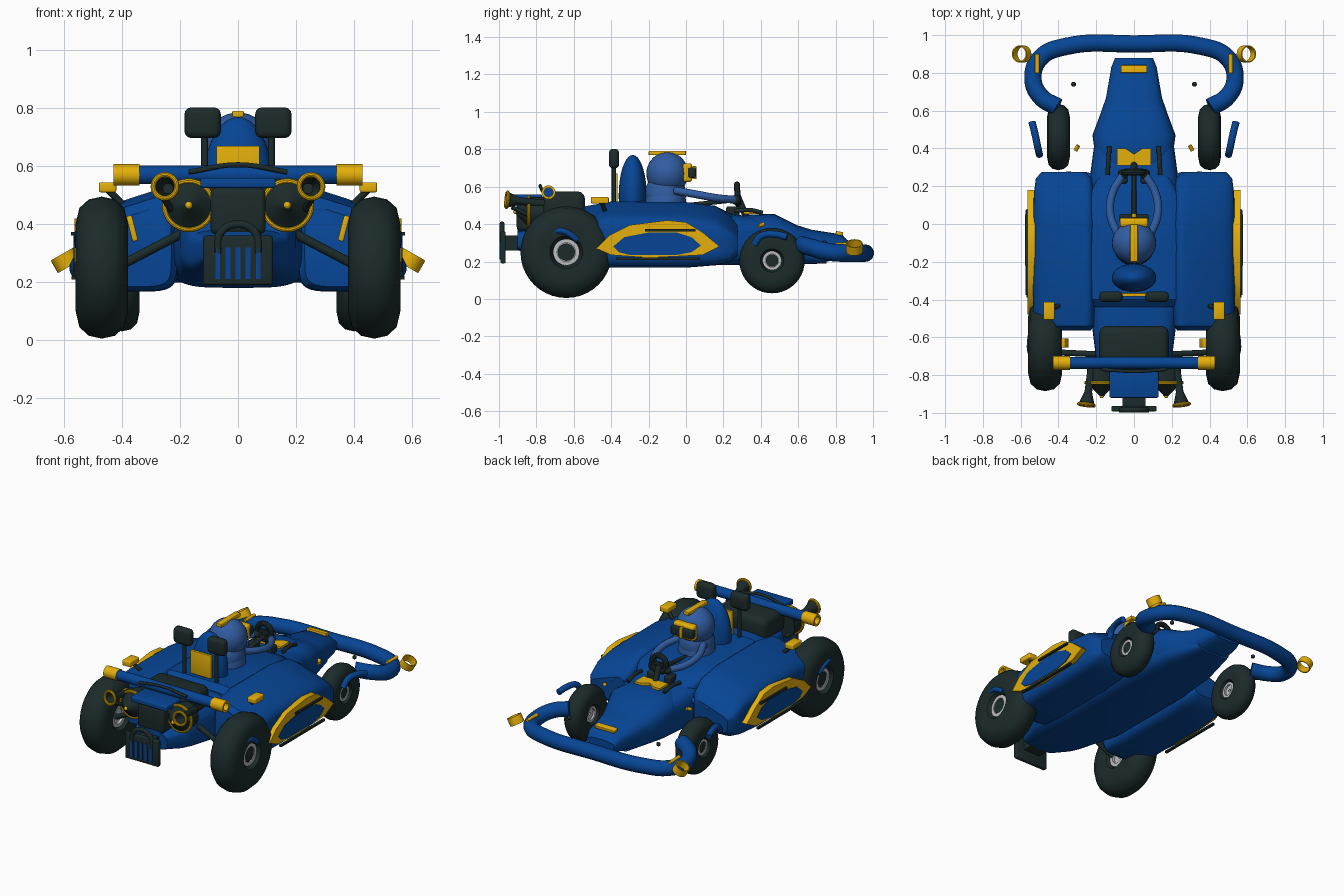
import bpy, bmesh, math
from mathutils import Vector, Matrix

if "Cube" in bpy.data.objects:
    bpy.data.objects.remove(bpy.data.objects["Cube"])
parts = []


def material(name, rgb):
    m = bpy.data.materials.new(name)
    m.use_nodes = True
    m.diffuse_color = (*rgb, 1)
    m.node_tree.nodes["Principled BSDF"].inputs["Base Color"].default_value = (*rgb, 1)
    return m


BLUE = material("body blue", (0.002, 0.06, 0.3))
YELLOW = material("trim yellow", (0.78, 0.43, 0.003))
DARK = material("dark rubber", (0.012, 0.024, 0.024))
SUIT = material("suit blue", (0.03, 0.11, 0.36))
SILVER = material("hub silver", (0.5, 0.51, 0.53))


def finish(name, bm, mat):
    bmesh.ops.recalc_face_normals(bm, faces=bm.faces)
    mesh = bpy.data.meshes.new(name)
    bm.to_mesh(mesh)
    bm.free()
    mesh.materials.append(mat)
    ob = bpy.data.objects.new(name, mesh)
    bpy.context.collection.objects.link(ob)
    parts.append(ob)
    return ob


def box(name, centre, size, mat, bevel=0.0, rot=(0, 0, 0)):
    bm = bmesh.new()
    bmesh.ops.create_cube(bm, size=1, matrix=Matrix.Diagonal((*size, 1)))
    if bevel:
        bmesh.ops.bevel(bm, geom=bm.edges[:], offset=bevel, segments=3, profile=0.5, affect='EDGES')
    ob = finish(name, bm, mat)
    ob.location, ob.rotation_euler = centre, rot
    return ob


def ball(name, centre, size, mat):
    bm = bmesh.new()
    bmesh.ops.create_uvsphere(bm, u_segments=32, v_segments=18, radius=1,
                              matrix=Matrix.Translation(centre) @ Matrix.Diagonal((*size, 1)))
    return finish(name, bm, mat)


def lathe(name, start, axis, profile, mat, closed=False, n=32):
    """Revolve (radius, distance) points about an axis."""
    bm = bmesh.new()
    turn = Vector(axis).to_track_quat('Z', 'Y')
    rings = [[bm.verts.new(Vector(start) + turn @ Vector((r * math.cos(a), r * math.sin(a), d)))
              for a in (2 * math.pi * i / n for i in range(n))] for r, d in profile]
    pairs = list(zip(rings, rings[1:])) + ([(rings[-1], rings[0])] if closed else [])
    for a, b in pairs:
        for i in range(n):
            bm.faces.new((a[i], a[(i + 1) % n], b[(i + 1) % n], b[i]))
    if not closed:
        bm.faces.new(rings[0])
        bm.faces.new(rings[-1])
    return finish(name, bm, mat)


def rod(name, a, b, r, mat):
    d = Vector(b) - Vector(a)
    return lathe(name, a, d, [(r, 0), (r, d.length)], mat, n=20)


def ring(name, centre, axis, inner, outer, depth, mat):
    h = depth / 2
    return lathe(name, centre, axis, [(inner, -h), (outer, -h), (outer, h), (inner, h)], mat, True)


def torus(name, centre, axis, R, r, mat):
    angles = [math.tau * i / 10 for i in range(10)]
    return lathe(name, centre, axis, [(R + r * math.cos(a), r * math.sin(a)) for a in angles], mat, True)


def tube(name, pts, r, mat):
    c = bpy.data.curves.new(name, 'CURVE')
    c.dimensions, c.bevel_depth, c.use_fill_caps = '3D', r, True
    c.bevel_resolution, c.resolution_u = 5, 8
    sp = c.splines.new('BEZIER')
    sp.bezier_points.add(len(pts) - 1)
    for bp, p in zip(sp.bezier_points, pts):
        bp.co, bp.handle_left_type, bp.handle_right_type = p, 'AUTO', 'AUTO'
    tmp = bpy.data.objects.new(name + " path", c)
    bpy.context.collection.objects.link(tmp)
    dg = bpy.context.evaluated_depsgraph_get()
    bm = bmesh.new()
    bm.from_mesh(bpy.data.meshes.new_from_object(tmp.evaluated_get(dg)))
    bpy.data.objects.remove(tmp)
    return finish(name, bm, mat)


def loft(name, sections, mat, cx=0.0, power=4.0, tilt=0.0, n=40):
    """Skin rounded boxes given as (y, half width, bottom, top)."""
    bm, rings = bmesh.new(), []
    for y, w, z0, z1 in sections:
        row = []
        for i in range(n):
            a = math.tau * i / n
            u, v = (math.copysign(abs(f) ** (2 / power), f) for f in (math.cos(a), math.sin(a)))
            drop = tilt * w * u * max(v, 0) * (1 if cx >= 0 else -1)
            row.append(bm.verts.new((cx + w * u, y, (z0 + z1) / 2 + (z1 - z0) / 2 * v - drop)))
        rings.append(row)
    for a, b in zip(rings, rings[1:]):
        for i in range(n):
            bm.faces.new((a[i], a[(i + 1) % n], b[(i + 1) % n], b[i]))
    bm.faces.new(rings[0])
    bm.faces.new(rings[-1])
    return finish(name, bm, mat)


def plate(name, outline, depth, mat):
    """Extrude a flat polygon of 3D points along a vector."""
    bm = bmesh.new()
    f = bm.faces.new([bm.verts.new(p) for p in outline])
    ext = bmesh.ops.extrude_face_region(bm, geom=[f])["geom"]
    bmesh.ops.translate(bm, vec=depth, verts=[v for v in ext if isinstance(v, bmesh.types.BMVert)])
    return finish(name, bm, mat)


# Hull: floor, raised deck, nose, tail
loft("floor_hull", [(-0.9, .12, .26, .36), (-0.78, .17, .23, .38), (-0.72, .2, .22, .47), (-0.4, .24, .18, .48),
                    (.2, .24, .18, .46), (.5, .2, .18, .42), (.75, .12, .19, .3)], BLUE)
loft("deck", [(-0.44, .24, .3, .48), (-0.4, .26, .3, .515), (-0.1, .28, .3, .51), (.15, .24, .3, .5),
              (.25, .19, .3, .45), (.3, .17, .3, .38)], BLUE, power=6)
loft("nose", [(.2, .19, .22, .42), (.33, .2, .2, .45), (.47, .22, .19, .455), (.59, .175, .185, .395),
              (.67, .148, .19, .37), (.83, .12, .21, .345), (.88, .1, .23, .3)], BLUE, power=3)
box("tail_shelf", (0, -.845, .542), (.26, .15, .035), BLUE, .008)
box("tail_core", (0, -.84, .38), (.16, .12, .25), BLUE, .02)
box("nose_badge", (0, .82, .35), (.14, .04, .02), YELLOW, .004, (-.15, 0, 0))
plate("dash_panel", [(-.09, .31, .455), (.09, .31, .455), (.09, .4, .455), (.045, .4, .455), (0, .37, .455),
                     (-.045, .4, .455), (-.09, .4, .455)], (0, 0, .014), YELLOW)

# Engine, grille and rear hoop
box("engine_cover", (0, -.655, .5), (.37, .23, .15), DARK, .04)
box("engine_block", (0, -.82, .445), (.19, .17, .16), DARK, .02)
box("grille", (0, -.978, .275), (.24, .028, .17), DARK, .008)
box("grille_mount", (0, -.93, .3), (.12, .08, .08), DARK)
for i in range(5):
    box("grille_slot", (-.07 + .035 * i, -.993, .265), (.017, .008, .11), BLUE)
tube("grille_hoop", [(-.07, -.984, .3), (-.06, -.984, .37), (0, -.984, .4), (.06, -.984, .37), (.07, -.984, .3)],
     .014, DARK)
rod("rear_crossbar", (-.35, -.735, .57), (.35, -.735, .57), .032, BLUE)
tube("crossbar_trim", [(-.17, -.77, .58), (0, -.78, .605), (.17, -.77, .58)], .009, DARK)

# Seat, driver and steering
ball("seat", (0, -.285, .55), (.118, .075, .22), BLUE)
box("seat_plate", (0, -.375, .595), (.15, .018, .15), YELLOW, .003)
ball("driver_torso", (0, -.11, .56), (.105, .11, .12), SUIT)
lathe("driver_body", (0, -.11, .47), (0, 0, 1), [(.11, 0), (.11, .06), (.095, .12), (.07, .16)], SUIT)
ball("helmet", (0, -.1, .67), (.117, .112, .115), SUIT)
box("helmet_crest", (0, -.1, .78), (.04, .2, .022), YELLOW, .004)
box("goggle_frame", (0, .008, .675), (.15, .05, .1), YELLOW, .015)
box("goggle_lens", (0, .03, .675), (.156, .045, .056), DARK, .01)
box("goggle_bridge", (0, .045, .675), (.022, .022, .07), YELLOW, .004)
torus("steering_wheel", (0, .275, .56), (0, 1, .05), .051, .017, DARK)
box("steering_spoke", (0, .275, .56), (.1, .015, .02), DARK)
rod("steering_column", (0, .275, .55), (0, .33, .42), .018, DARK)
rod("steering_shaft", (0, 0, .5), (0, .275, .53), .012, DARK)

# Front bumper, one continuous tube
half = [(.405, .62, .29), (.49, .67, .275), (.535, .77, .25), (.495, .88, .245), (.36, .94, .245)]
tube("front_bumper", half + [(0, .953, .245)] + [(-x, y, z) for x, y, z in half[::-1]], .047, BLUE)


def wheel(name, x, s, y, z, radius, width):
    h = width / 2
    side = [(.29, .55), (.36, .9), (.62, 1), (.84, .86), (.96, .5)]
    prof = [(r * radius, -w * h) for r, w in side] + [(radius, 0)] + [(r * radius, w * h) for r, w in side[::-1]]
    lathe(name + "_tire", (s * x, y, z), (s, 0, 0), prof, DARK, True, 40)
    ring(name + "_rim", (s * x, y, z), (s, 0, 0), .2 * radius, .29 * radius, width * .7, SILVER)
    rod(name + "_hub", (s * x, y, z), (s * (x + h * .65), y, z), .19 * radius, DARK)
    ring(name + "_disc", (s * (x - h * .3), y, z), (s, 0, 0), .05 * radius, .29 * radius, width * .2, SILVER)


for s in (-1, 1):
    def m(x, y, z):
        return (s * x, y, z)

    # Side pods and their trim
    loft("side_pod", [(-.565, .14, .185, .43), (-.54, .16, .17, .465), (-.4, .165, .167, .49), (0, .165, .167, .487),
                      (.16, .16, .18, .465), (.24, .15, .2, .41), (.275, .12, .23, .37)], BLUE, s * .37, 5, .33)
    frame = [(-.48, .27), (-.41, .34), (-.3, .395), (-.1, .42), (0, .41), (.09, .355), (.18, .28), (.09, .235),
             (-.2, .22), (-.4, .235)]
    inset = [(-.39, .28), (-.33, .33), (-.2, .355), (-.05, .355), (.03, .33), (.08, .285), (.03, .25),
             (-.05, .235), (-.3, .235), (-.36, .25)]
    plate("pod_frame", [m(.525, y, z) for y, z in frame], m(.039, 0, 0), YELLOW)
    plate("pod_inset", [m(.56, y, z) for y, z in inset], m(.008, 0, 0), BLUE)
    box("pod_rail_upper", m(.569, -.085, .367), (.016, .27, .013), DARK)
    box("pod_rail_lower", m(.567, -.15, .215), (.016, .45, .013), DARK)

    # Wheels and suspension
    wheel("rear_wheel", .47, s, -.64, .25, .245, .18)
    wheel("front_wheel", .4, s, .46, .205, .175, .12)
    rod("rear_link", m(.19, -.69, .37), m(.4, -.68, .26), .016, DARK)
    rod("front_brace", m(.18, .25, .38), m(.36, .26, .36), .018, BLUE)
    tube("front_fender", [m(.54, .54, .33), m(.525, .48, .345), m(.508, .4, .335), m(.5, .365, .29)], .019, BLUE)
    tube("rear_fender", [m(.535, -.71, .36), m(.55, -.67, .365), m(.55, -.62, .345), m(.545, -.58, .315)], .016, BLUE)
    box("brake_caliper", m(.365, -.63, .385), (.02, .05, .09), YELLOW, .006, (0, s * .25, 0))
    rod("brake_line", m(.295, .415, .4), m(.31, .39, .39), .011, YELLOW)
    ball("front_pin", m(.32, .74, .3), (.013, .013, .013), DARK)

    # Bumper rings and bands
    ring("bumper_ring", m(.595, .9, .275), (s * .5, 0, .87), .039, .045, .05, YELLOW)
    rod("bumper_band", m(.512, .8, .292), m(.512, .9, .29), .011, YELLOW)

    # Headrests, marker lights, crossbar ends
    rod("headrest_post", m(.115, -.385, .48), m(.115, -.385, .74), .012, DARK)
    box("headrest", m(.122, -.385, .75), (.125, .055, .105), DARK, .022)
    box("marker_light", m(.45, -.46, .527), (.06, .095, .035), YELLOW, .007)
    rod("marker_stalk", m(.36, -.42, .43), m(.45, -.45, .52), .012, DARK)
    ring("crossbar_end", m(.385, -.735, .57), (1, 0, 0), .024, .037, .09, YELLOW)

    # Turbines and exhausts
    torus("turbine_ring", m(.17, -.84, .465), (0, 1, 0), .083, .01, YELLOW)
    lathe("turbine_cone", m(.17, -.76, .465), (0, -1, 0), [(.08, 0), (.08, .085), (.06, .1), (.012, .15)], DARK)
    ball("turbine_tip", m(.17, -.91, .465), (.012, .012, .012), YELLOW)
    lathe("exhaust_pipe", m(.225, -.76, .51), (s * .13, -.99, .1),
          [(.02, 0), (.02, .13), (.04, .19), (.032, .195), (.018, .13)], DARK)
    torus("exhaust_rim", m(.252, -.957, .53), (s * .13, -.99, .1), .041, .009, YELLOW)
    rod("rear_strut", m(.2, -.74, .4), m(.255, -.93, .49), .012, DARK)
    tube("dash_rail", [m(.14, .26, .47), m(.135, .34, .475), m(.13, .41, .46)], .012, DARK)
    box("dash_block", m(.06, .25, .46), (.05, .07, .07), DARK, .01)

    # Driver arms and gloves
    tube("driver_arm", [m(.085, -.06, .58), m(.125, .05, .56), m(.115, .16, .54), m(.06, .26, .53)], .021, SUIT)
    ball("driver_glove", m(.055, .265, .53), (.026, .026, .026), DARK)

# Smooth shading with sharp creases kept
bpy.ops.object.select_all(action='DESELECT')
for ob in parts:
    ob.select_set(True)
bpy.context.view_layer.objects.active = parts[0]
bpy.ops.object.shade_smooth_by_angle(angle=math.radians(35))
